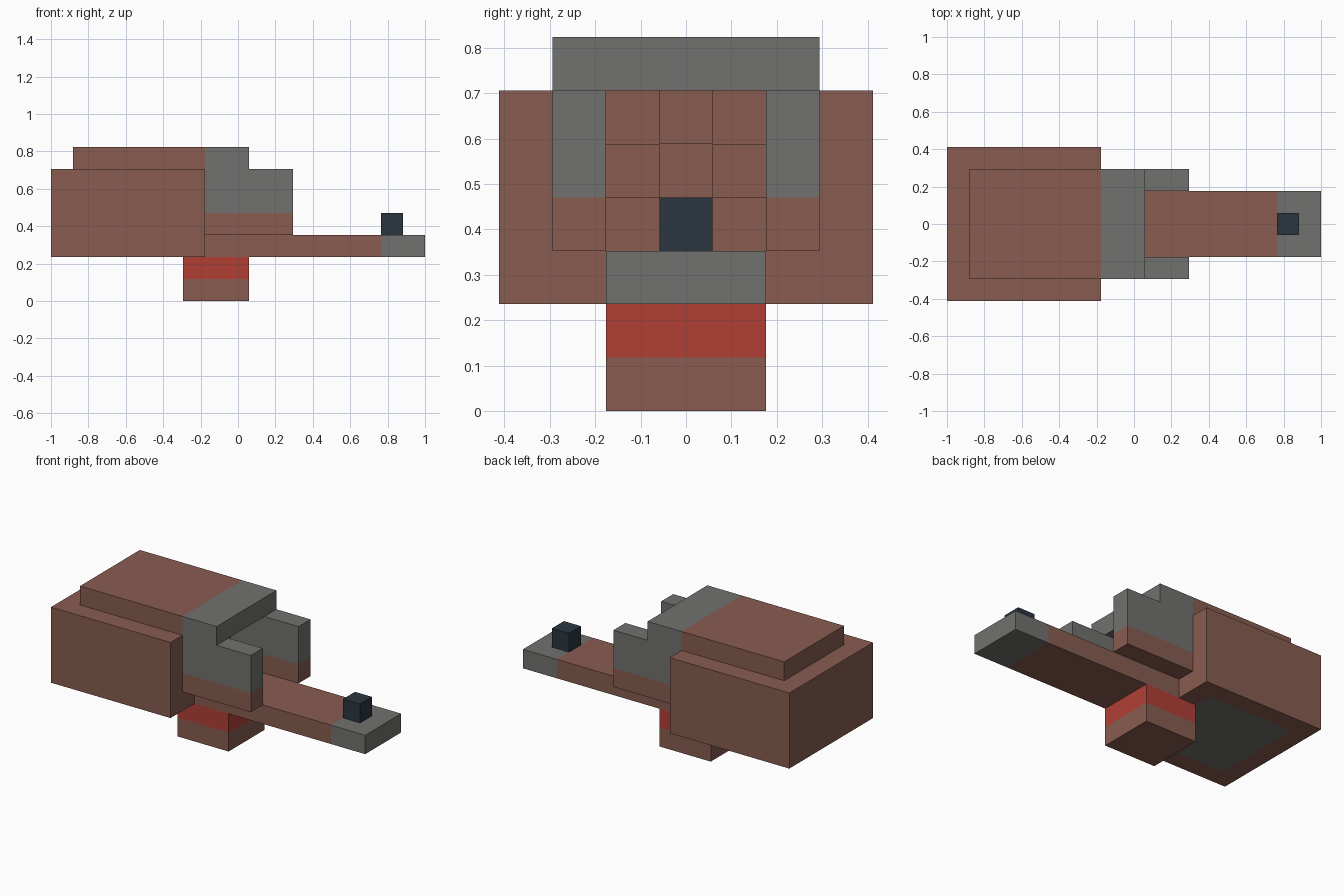
import bpy, bmesh
from mathutils import Vector

cube = bpy.data.objects.get("Cube")
if cube:
    bpy.data.objects.remove(cube, do_unlink=True)

U = 2 / 17                      # one block unit; x is counted from the rear end
ORIGIN = Vector((-1, 0, 0))


def material(name, rgb):
    mat = bpy.data.materials.new(name)
    mat.use_nodes = True
    mat.diffuse_color = (*rgb, 1)
    mat.node_tree.nodes["Principled BSDF"].inputs["Base Color"].default_value = (*rgb, 1)
    return mat


BROWN = material("brown", (0.246, 0.107, 0.082))
GREY = material("grey", (0.165, 0.165, 0.156))
RED = material("red", (0.44, 0.051, 0.036))
NAVY = material("dark navy", (0.024, 0.036, 0.051))


def cut(bm, axis, *positions):
    normal = Vector((0, 0, 0))
    normal[axis] = 1
    for p in positions:
        bmesh.ops.bisect_plane(bm, geom=bm.verts[:] + bm.edges[:] + bm.faces[:],
                               plane_co=normal * p, plane_no=normal)


def box(lo, hi):
    bm = bmesh.new()
    bmesh.ops.create_cube(bm, size=1)
    for v in bm.verts:
        v.co = [lo[i] if v.co[i] < 0 else hi[i] for i in range(3)]
    return bm


def finish(name, bm, mats):
    for v in bm.verts:
        v.co = v.co * U + ORIGIN
    bmesh.ops.recalc_face_normals(bm, faces=bm.faces)
    mesh = bpy.data.meshes.new(name)
    bm.to_mesh(mesh)
    bm.free()
    for m in mats:
        mesh.materials.append(m)
    obj = bpy.data.objects.new(name, mesh)
    bpy.context.collection.objects.link(obj)


def block(name, lo, hi, mats, axis=0, split=None):
    """Box whose second colour starts at a split along one axis."""
    bm = box(lo, hi)
    if split is not None:
        cut(bm, axis, split)
        for f in bm.faces:
            f.material_index = int(f.calc_center_median()[axis] > split)
    finish(name, bm, mats)


# Main housing, with a grey underside panel and a grid of sockets in its front end
bm = box((0, -3.5, 2), (7, 3.5, 6))
cut(bm, 0, 1, 6)
cut(bm, 1, -2.5, -1.5, -0.5, 0.5, 1.5, 2.5)
cut(bm, 2, 3, 4, 5)
sockets = []
for f in bm.faces:
    c = f.calc_center_median()
    if c.z < 2.01 and 1 < c.x < 6 and abs(c.y) < 2.5:
        f.material_index = 1
    if c.x > 6.99 and abs(c.y) < 1.5 and c.z > 3 and (round(c.y) + int(c.z)) % 2 == 0:
        sockets.append(f)
pushed = bmesh.ops.extrude_discrete_faces(bm, faces=sockets)["faces"]
bmesh.ops.translate(bm, vec=(-1, 0, 0), verts=list({v for f in pushed for v in f.verts}))
finish("housing", bm, [BROWN, GREY])

# Roof plate and the two side guards
block("roof_plate", (1, -2.5, 6), (9, 2.5, 7), [BROWN, GREY], 0, 7)
for side, y in (("right", -2.5), ("left", 1.5)):
    block(side + "_guard", (7, y, 3), (11, y + 1, 6), [BROWN, GREY], 2, 4)

# Long lower bar with a sight block near its tip
block("lower_bar", (7, -1.5, 2), (17, 1.5, 3), [BROWN, GREY], 0, 15)
block("sight_block", (15, -0.5, 3), (16, 0.5, 4), [NAVY])

# Pedestal with a red upper band
block("pedestal", (6, -1.5, 0), (9, 1.5, 2), [BROWN, RED], 2, 1)
